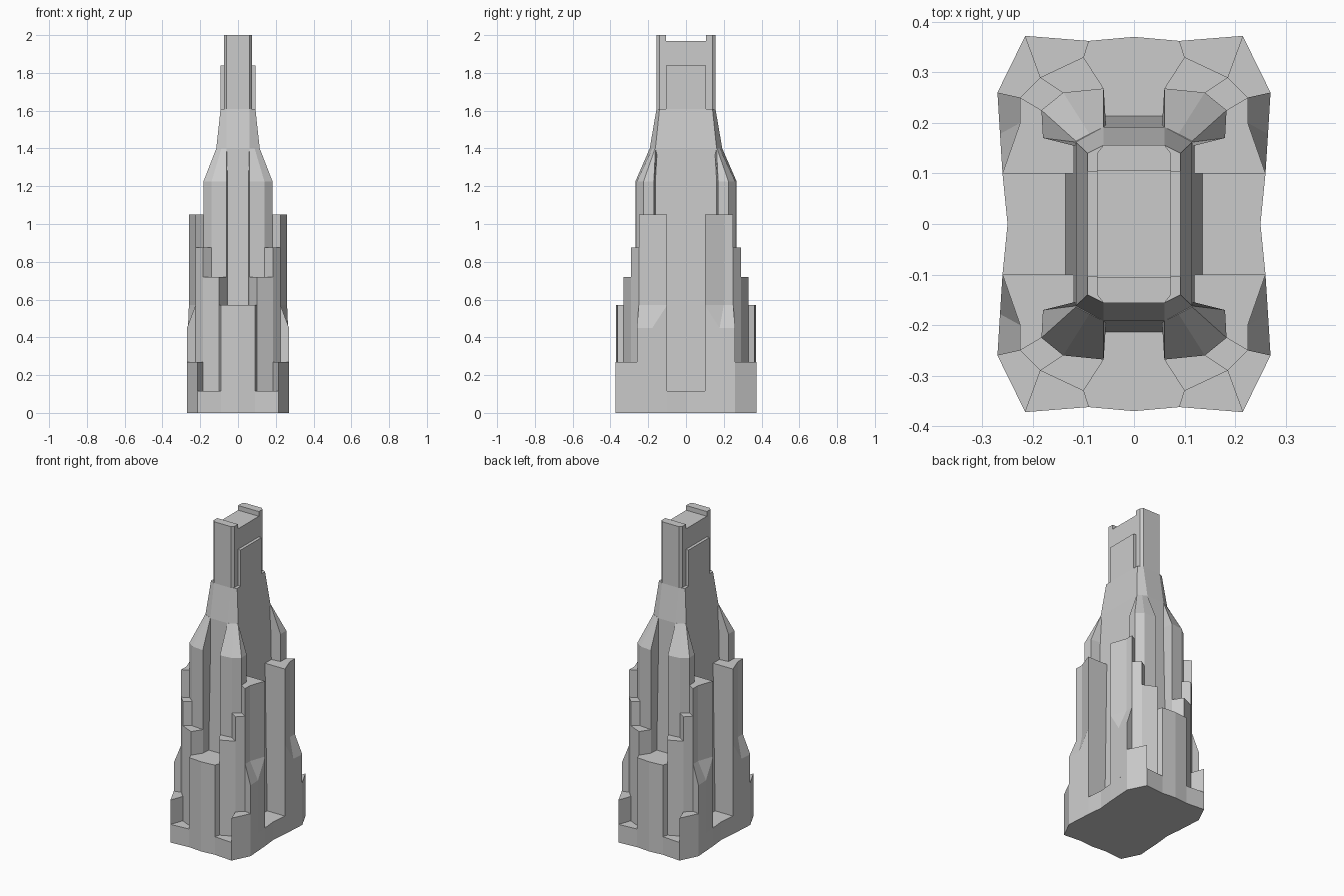
import bpy
import bmesh

cube = bpy.data.objects.get("Cube")
if cube:
    bpy.data.objects.remove(cube, do_unlink=True)

GREY = (0.6, 0.6, 0.6, 1.0)
stone = bpy.data.materials.new("stone_grey")
stone.use_nodes = True
stone.diffuse_color = GREY
stone.node_tree.nodes["Principled BSDF"].inputs["Base Color"].default_value = GREY

LEDGE = 0.115


def loft(name, rings, mirror=(False, False)):
    """Skin a stack of rings with equal point counts, cap the ends, mirror if asked."""
    bm = bmesh.new()
    loops = [[bm.verts.new(p) for p in ring] for ring in rings]
    n = len(loops[0])
    for low, high in zip(loops, loops[1:]):
        for i in range(n):
            j = (i + 1) % n
            bm.faces.new((low[i], low[j], high[j], high[i]))
    bm.faces.new(loops[0])
    bm.faces.new(loops[-1])
    bmesh.ops.remove_doubles(bm, verts=bm.verts[:], dist=0.0001)
    bmesh.ops.recalc_face_normals(bm, faces=bm.faces[:])
    mesh = bpy.data.meshes.new(name)
    bm.to_mesh(mesh)
    bm.free()
    mesh.materials.append(stone)
    obj = bpy.data.objects.new(name, mesh)
    bpy.context.collection.objects.link(obj)
    if any(mirror):
        mod = obj.modifiers.new("Mirror", 'MIRROR')
        mod.use_axis = (mirror[0], mirror[1], False)
        mod.use_mirror_merge = False
    return obj


def at(points, z):
    return [(x, y, z) for x, y in points]


def prism(name, points, top, bottom=LEDGE, mirror=(True, True)):
    return loft(name, [at(points, bottom), at(points, top)], mirror)


def four_way(quarter):
    """Complete an outline given from the +x axis round to the +y axis."""
    half = quarter + [(-x, y) for x, y in reversed(quarter) if x > 0]
    return half + [(x, -y) for x, y in reversed(half) if y > 0]


# Base slab with pinched sides
prism("base", four_way([(0.25, 0), (0.26, 0.10), (0.27, 0.26),
                        (0.215, 0.372), (0.09, 0.362), (0, 0.37)]),
      LEDGE, 0, (False, False))

# Tapering core
core_low = four_way([(0.135, 0.17), (0.055, 0.225)])
core_mid = four_way([(0.115, 0.162), (0.06, 0.192)])
core_top = four_way([(0.092, 0.14), (0.06, 0.156)])
loft("core", [at(core_low, LEDGE), at(core_mid, 1.4), at(core_top, 1.61)])

# Upper shaft, end crests and side plates
shaft = four_way([(0.073, 0.14), (0.06, 0.156)])
prism("shaft", shaft, 1.97, 1.6, (False, False))
prism("crest", [(0.073, 0.105), (0.073, 0.14), (0.06, 0.156),
                (-0.06, 0.156), (-0.073, 0.14), (-0.073, 0.105)],
      2.0, 1.97, (False, True))
prism("side_plate", [(0.07, -0.105), (0.092, -0.105), (0.092, 0.105), (0.07, 0.105)],
      1.84, 1.6, (True, False))

# Corner buttresses with sloped shoulders running into the core
buttress = [(0.06, 0.268), (0.14, 0.26), (0.183, 0.225), (0.18, 0.17), (0.10, 0.16), (0.055, 0.19)]
shoulder = [(0.06, 0.192), (0.088, 0.178), (0.115, 0.164), (0.115, 0.162), (0.10, 0.15), (0.055, 0.18)]
loft("buttress", [at(buttress, LEDGE), at(buttress, 1.225), at(shoulder, 1.4)], (True, True))

# Front and back piers
prism("centre_pier", [(0, 0.37), (0.09, 0.362), (0.10, 0.33), (0.06, 0.268), (0.055, 0.19),
                      (-0.055, 0.19), (-0.06, 0.268), (-0.10, 0.33), (-0.09, 0.362)],
      0.57, mirror=(False, True))

# Stepped blocks around each corner
prism("inner_step", [(0.10, 0.33), (0.185, 0.29), (0.14, 0.26), (0.06, 0.268)], 0.72)
prism("corner_step", [(0.185, 0.29), (0.225, 0.25), (0.183, 0.225), (0.14, 0.26)], 0.875)
prism("outer_step", [(0.225, 0.25), (0.225, 0.20), (0.18, 0.17), (0.183, 0.225)], 1.05)
prism("corner_plinth", [(0.215, 0.372), (0.27, 0.26), (0.225, 0.25), (0.185, 0.29)], 0.27)
prism("side_pier", [(0.26, 0.10), (0.225, 0.20), (0.18, 0.17), (0.10, 0.165), (0.10, 0.10)], 1.05)

# Sloped shoulders on the side walls
fold = (0.265, 0.178)
slopes = {
    "side_shoulder": ([(0.27, 0.26), fold, (0.225, 0.20), (0.225, 0.25)],
                      (0.45, 0.45, 0.57, 0.57)),
    "side_gusset": ([fold, (0.26, 0.10), (0.225, 0.20)], (0.45, 0.57, 0.57)),
}
for name, (points, tops) in slopes.items():
    loft(name, [at(points, LEDGE), [(x, y, z) for (x, y), z in zip(points, tops)]], (True, True))
